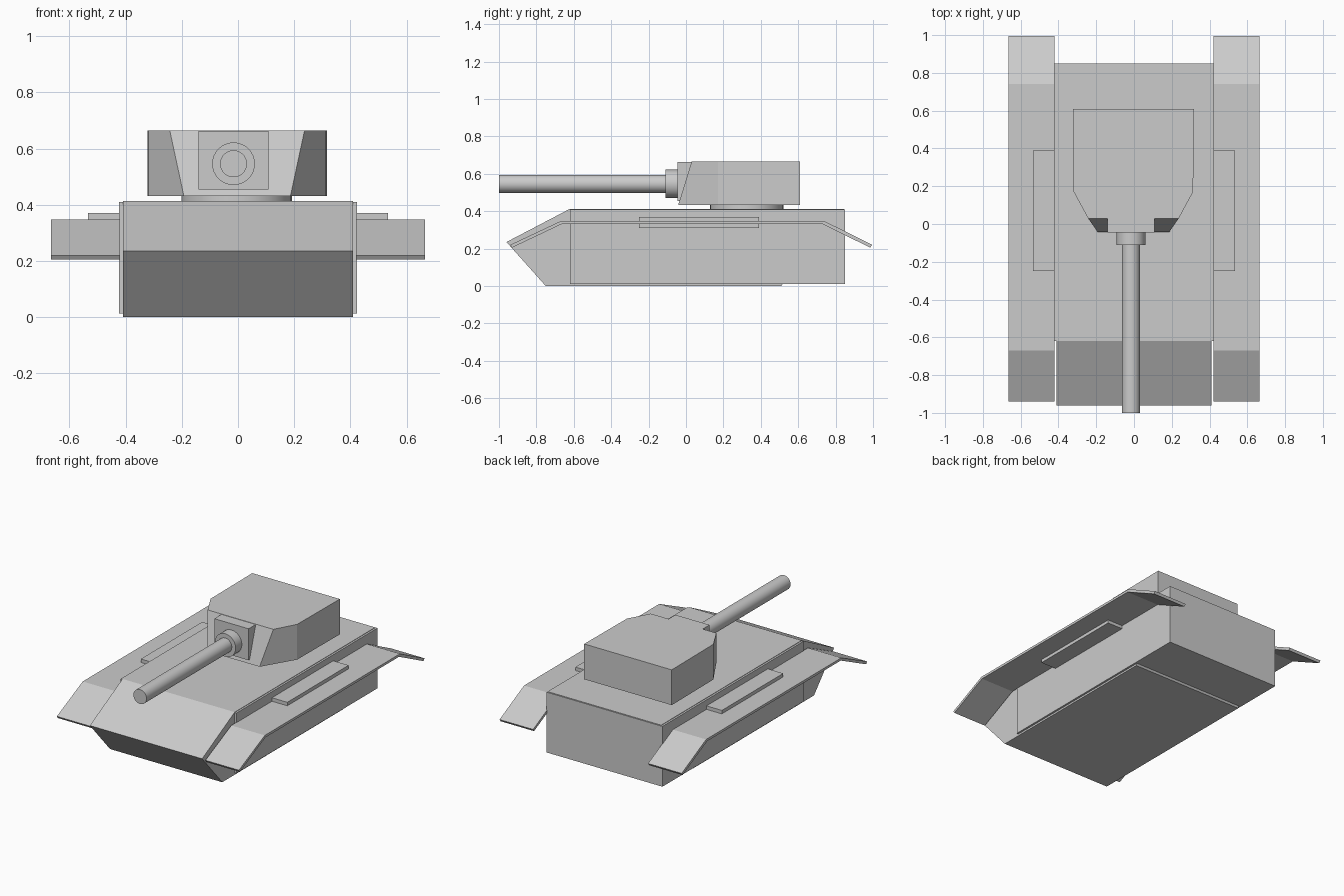
import bpy, bmesh, math

if "Cube" in bpy.data.objects:
    bpy.data.objects.remove(bpy.data.objects["Cube"])


def finish(bm, name, smooth=False):
    bmesh.ops.recalc_face_normals(bm, faces=bm.faces)
    me = bpy.data.meshes.new(name)
    bm.to_mesh(me)
    bm.free()
    ob = bpy.data.objects.new(name, me)
    bpy.context.collection.objects.link(ob)
    if smooth:
        bpy.ops.object.select_all(action='DESELECT')
        ob.select_set(True)
        bpy.context.view_layer.objects.active = ob
        bpy.ops.object.shade_smooth_by_angle(angle=math.radians(30))
    return ob


def loft(name, rings):
    """Skin closed rings with equal point counts and cap both ends."""
    bm = bmesh.new()
    vs = [[bm.verts.new(p) for p in r] for r in rings]
    n = len(vs[0])
    for a, b in zip(vs, vs[1:]):
        for i in range(n):
            j = (i + 1) % n
            bm.faces.new((a[i], a[j], b[j], b[i]))
    bm.faces.new(vs[0])
    bm.faces.new(vs[-1])
    return finish(bm, name)


def side_prism(name, profile, x0, x1):
    """Extrude a (y, z) side profile across x."""
    return loft(name, [[(x, y, z) for y, z in profile] for x in (x0, x1)])


def box(name, x0, x1, y0, y1, z0, z1):
    return side_prism(name, [(y0, z0), (y1, z0), (y1, z1), (y0, z1)], x0, x1)


def tube(name, radius, a, b, x, z, segs=32):
    """Cylinder along y from a to b."""
    rings = [[(x + radius * math.cos(t), y, z + radius * math.sin(t))
              for t in [2 * math.pi * i / segs for i in range(segs)]] for y in (a, b)]
    ob = loft(name, rings)
    bpy.ops.object.select_all(action='DESELECT')
    ob.select_set(True)
    bpy.context.view_layer.objects.active = ob
    bpy.ops.object.shade_smooth_by_angle(angle=math.radians(30))
    return ob


def mirror_x(ob):
    m = ob.modifiers.new("Mirror", 'MIRROR')
    m.use_axis[0] = True


# Hull: wedge-nosed core with a slightly wider side body
side_prism("hull_core", [(-0.96, 0.235), (-0.75, 0), (0.51, 0), (0.52, 0.015), (0.845, 0.015),
                         (0.845, 0.413), (-0.62, 0.413)], -0.41, 0.41)
box("hull_sides", -0.423, 0.423, -0.62, 0.85, 0.012, 0.41)

# Fenders with drooping flaps front and rear
fender = side_prism("fender", [(-0.94, 0.22), (-0.67, 0.347), (0.74, 0.347), (0.995, 0.22),
                               (0.985, 0.205), (0.73, 0.331), (-0.665, 0.331), (-0.93, 0.205)],
                    0.42, 0.665)
mirror_x(fender)

# Stowage boxes along the fenders
mirror_x(box("stowage_box", 0.40, 0.535, -0.25, 0.39, 0.31, 0.37))

# Turret ring
bm = bmesh.new()
bmesh.ops.create_cone(bm, cap_ends=True, segments=32, radius1=0.197, radius2=0.197, depth=0.04)
bmesh.ops.translate(bm, verts=bm.verts, vec=(-0.005, 0.325, 0.42))
finish(bm, "turret_ring", smooth=True)

# Turret: boxy rear, cheeks tapering to a sloped front face
Z0, Z1 = 0.432, 0.665


def turret_ring(half_low, y_low, half_top, y_top):
    c = -0.003
    return [(c - half_low, y_low, Z0), (c + half_low, y_low, Z0),
            (c + half_top, y_top, Z1), (c - half_top, y_top, Z1)]


loft("turret", [turret_ring(0.32, 0.61, 0.32, 0.61),
                turret_ring(0.316, 0.17, 0.316, 0.17),
                turret_ring(0.19, -0.042, 0.24, 0.03)])

# Gun: mantlet plate, collar and barrel
GX, GZ = -0.016, 0.546
box("gun_mantlet", GX - 0.125, GX + 0.125, -0.045, 0.045, 0.455, 0.663)
tube("gun_collar", 0.076, -0.11, -0.03, GX, GZ)
tube("gun_barrel", 0.048, -1.0, -0.08, GX, GZ)
